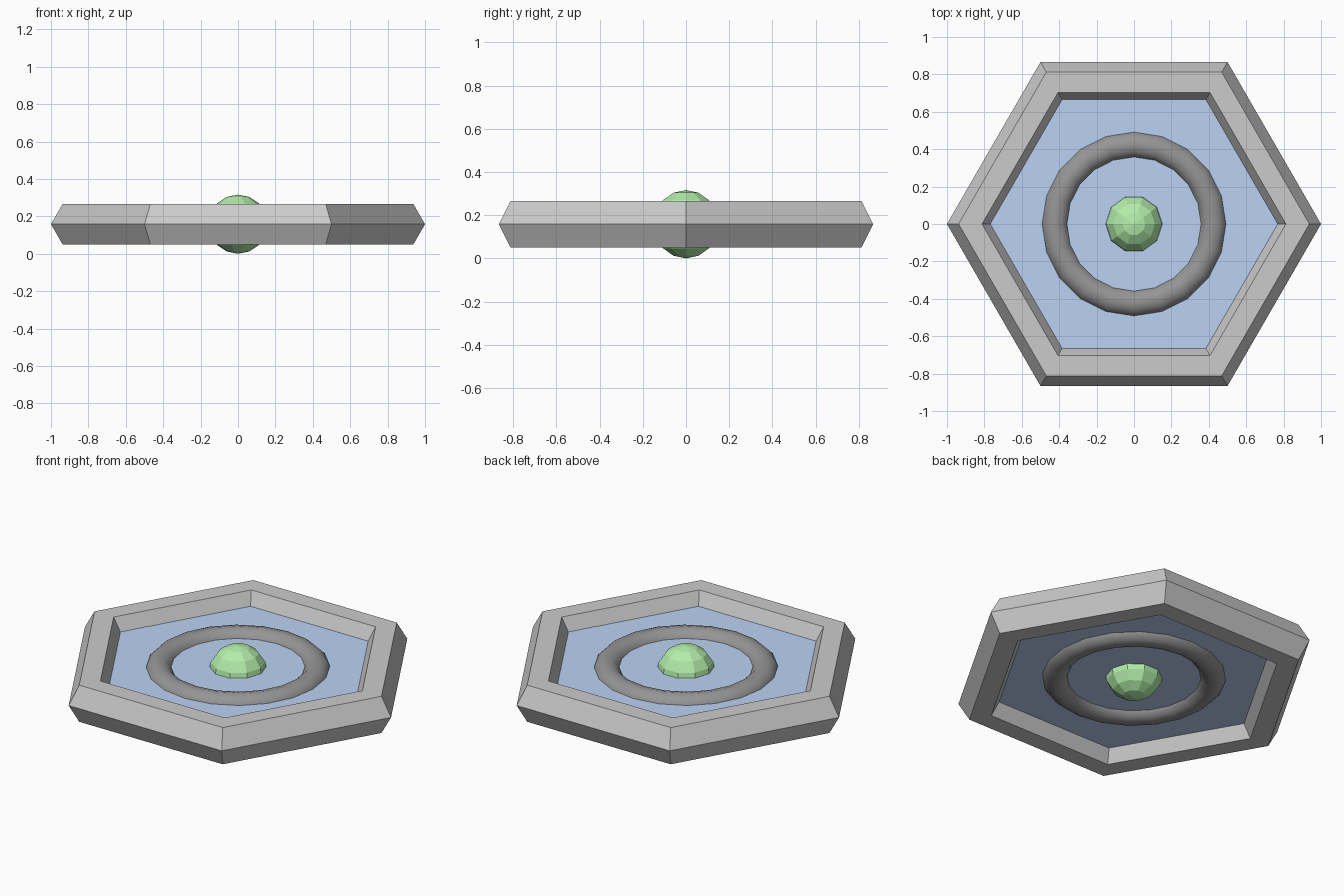
import bpy, bmesh
from math import sin, cos, pi

if "Cube" in bpy.data.objects:
    bpy.data.objects.remove(bpy.data.objects["Cube"])

MID = 0.158  # height of the shared centre plane


def material(name, rgb):
    m = bpy.data.materials.new(name)
    m.diffuse_color = (*rgb, 1)
    m.use_nodes = True
    m.node_tree.nodes["Principled BSDF"].inputs["Base Color"].default_value = m.diffuse_color
    return m


def revolve(name, profile, sides, closed=False, smooth=False, mat=None):
    """Spin (radius, z) points, listed bottom to top on the outside, around z."""
    bm = bmesh.new()
    rings = []
    for r, z in profile:
        if r < 1e-6:
            rings.append([bm.verts.new((0, 0, z))] * sides)
        else:
            rings.append([bm.verts.new((r * cos(2 * pi * i / sides),
                                        r * sin(2 * pi * i / sides), z))
                          for i in range(sides)])
    pairs = list(zip(rings, rings[1:]))
    if closed:
        pairs.append((rings[-1], rings[0]))
    for a, b in pairs:
        for i in range(sides):
            j = (i + 1) % sides
            bm.faces.new(dict.fromkeys((a[i], a[j], b[j], b[i])))
    if not closed and profile[0][0] > 0:   # flat end caps
        bm.faces.new(rings[0][::-1])
        bm.faces.new(rings[-1])
    for f in bm.faces:
        f.smooth = smooth
    mesh = bpy.data.meshes.new(name)
    bm.to_mesh(mesh)
    bm.free()
    ob = bpy.data.objects.new(name, mesh)
    ob.location.z = MID
    bpy.context.collection.objects.link(ob)
    if mat:
        mesh.materials.append(mat)
    return ob


def circle(major, minor, n):
    return [(major + minor * cos(2 * pi * k / n), minor * sin(2 * pi * k / n))
            for k in range(n)]


# Hexagonal outer frame with a six-sided section
revolve("outer_frame", circle(0.875, 0.125, 6), 6, closed=True)

# Thin blue hexagonal plate set in the frame
revolve("plate", [(0.79, -0.032), (0.79, 0.032)], 6,
        mat=material("blue", (0.5, 0.65, 0.9)))

# Smooth dark ring half sunk in the plate
revolve("inner_ring", circle(0.425, 0.075, 12), 20, closed=True, smooth=True,
        mat=material("dark_grey", (0.3, 0.3, 0.3)))

# Faceted green ball through the centre
RINGS = 8
ball = [(0.158 * sin(pi * k / RINGS), -0.158 * cos(pi * k / RINGS))
        for k in range(RINGS + 1)]
ball[0], ball[-1] = (0, -0.158), (0, 0.158)
revolve("centre_ball", ball, 10, mat=material("green", (0.45, 0.85, 0.4)))
